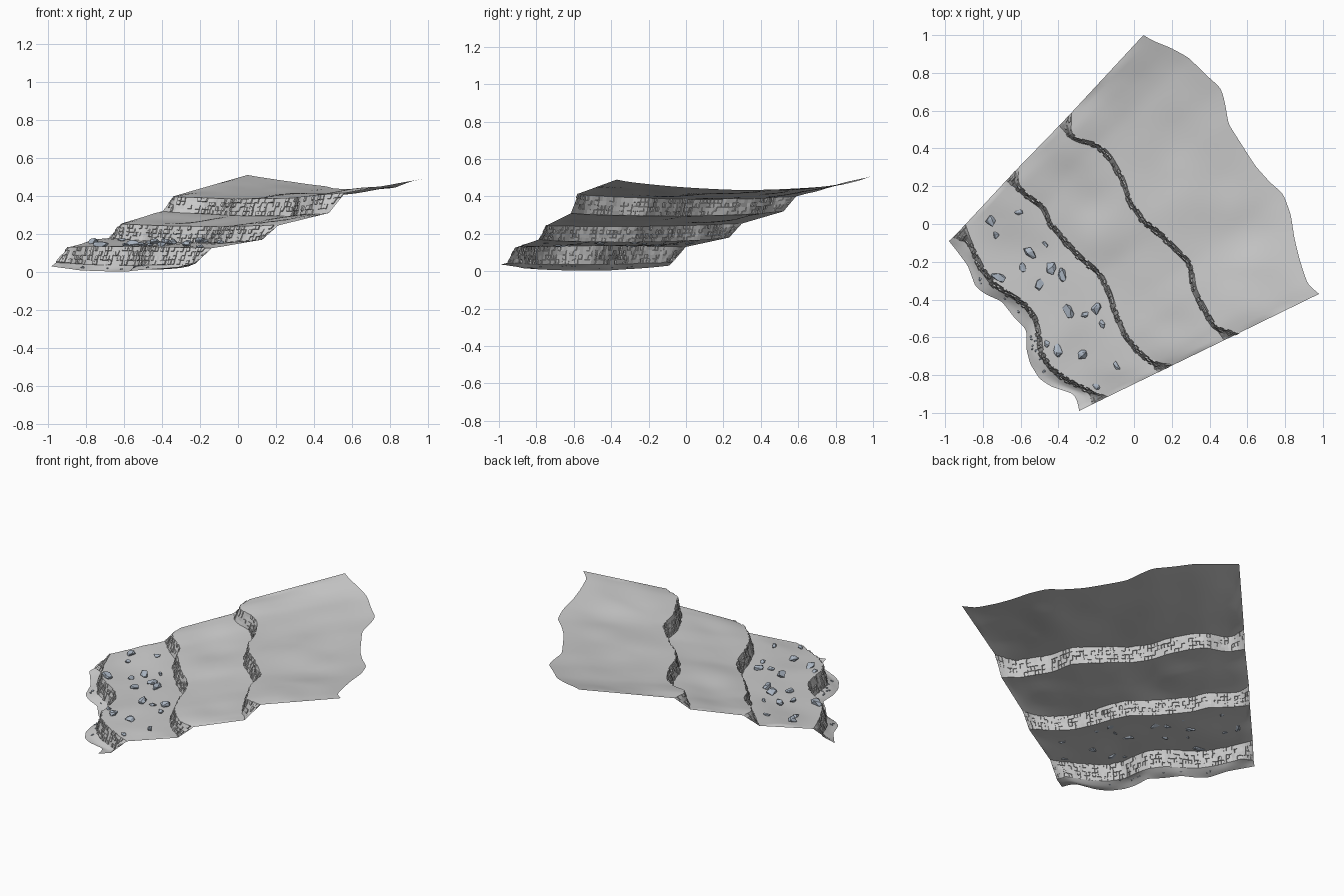
import bpy, bmesh, math, random
from mathutils import Vector, noise
from mathutils.bvhtree import BVHTree

random.seed(4)
if "Cube" in bpy.data.objects:
    bpy.data.objects.remove(bpy.data.objects["Cube"])

COLS = 72
# Downhill directions along the two straight side borders
DOWN_A = Vector((-0.687, -0.727, 0))
DOWN_B = Vector((-0.899, -0.438, 0))


def contour(points, heights):
    """Resample a plan outline (hundredths) evenly and give it a height curve."""
    pts = [Vector((x / 100, y / 100, 0)) for x, y in points]
    dist = [0]
    for a, b in zip(pts, pts[1:]):
        dist.append(dist[-1] + (b - a).length)
    out, k = [], 0
    for i in range(COLS + 1):
        d = dist[-1] * i / COLS
        while k < len(pts) - 2 and d > dist[k + 1]:
            k += 1
        out.append(pts[k].lerp(pts[k + 1], (d - dist[k]) / (dist[k + 1] - dist[k])))
    out = [out[0]] + [(a + b * 2 + c) / 4 for a, b, c in zip(out, out[1:], out[2:])] + [out[-1]]
    return with_height(out, heights)


def with_height(row, heights):
    h0, h1, h2 = heights
    for i, p in enumerate(row):
        t = i / COLS
        p.z = h0 * (1 - t) * (1 - 2 * t) + h1 * 4 * t * (1 - t) + h2 * t * (2 * t - 1)
    return row


def cliff_lines(points, top, bottom):
    """Crest line plus a foot line that spreads out at both ends."""
    crest = contour(points, top)
    foot = []
    for i, p in enumerate(crest):
        t = i / COLS
        down = DOWN_A.lerp(DOWN_B, t)
        spread = 0.028 + 0.065 * max(0, abs(2 * t - 1) * 8 - 7)
        p -= down * 0.012
        foot.append(p + down * spread)
    return with_height(foot, bottom), crest


def finish(name, bm, angle=None, material=None):
    mesh = bpy.data.meshes.new(name)
    bm.to_mesh(mesh)
    bm.free()
    obj = bpy.data.objects.new(name, mesh)
    bpy.context.collection.objects.link(obj)
    if material:
        mesh.materials.append(material)
    if angle:
        bpy.ops.object.select_all(action='DESELECT')
        obj.select_set(True)
        bpy.context.view_layer.objects.active = obj
        bpy.ops.object.shade_smooth_by_angle(angle=math.radians(angle))
    return obj


def loft(low, high, rows, shift):
    """Sheet between two lines; shift moves the inner vertices."""
    bm = bmesh.new()
    grid = []
    for j in range(rows + 1):
        line = []
        for i, (a, b) in enumerate(zip(low, high)):
            p = a.lerp(b, j / rows)
            if 0 < j < rows and 0 < i < COLS:
                p += shift(p, j / rows)
            line.append(bm.verts.new(p))
        grid.append(line)
    for r, s in zip(grid, grid[1:]):
        for i in range(COLS):
            bm.faces.new((r[i], r[i + 1], s[i + 1], s[i]))
    bm.normal_update()
    return bm


def terrace(name, low, high, rows):
    def roll(p, v):
        return Vector((0, 0, noise.noise(p * 4) * 0.016 * math.sin(v * math.pi)))
    return finish(name, loft(low, high, rows, roll), 60)


def cliff(name, foot, crest):
    """Steep rock band with irregular blocks standing out of it."""
    def jitter(p, v):
        return noise.noise_vector(p * 60) * 0.005
    bm = loft(foot, crest, 4, jitter)
    blocks = [f for f in bm.faces if random.random() < 0.42]
    for f in bmesh.ops.extrude_discrete_faces(bm, faces=blocks)["faces"]:
        push = f.normal * random.uniform(0.002, 0.008)
        centre = f.calc_center_median()
        for v in f.verts:
            v.co = v.co.lerp(centre, 0.1) + push
    return finish(name, bm)


# Plan lines from the left border to the right border
front = contour([(-98, -9), (-94, -14), (-88, -22), (-84, -33), (-79, -37), (-70, -41),
                 (-63, -50), (-57, -56), (-57, -66), (-55, -74), (-50, -82), (-44, -86),
                 (-32, -90), (-30, -94), (-29, -99)], (0.03, 0.003, 0.035))
foot1, crest1 = cliff_lines(
    [(-90, -1), (-88, -7), (-85, -14), (-80, -24), (-74, -32), (-66, -37), (-58, -42),
     (-52, -50), (-50, -59), (-49, -68), (-44, -76), (-36, -82), (-28, -86), (-15, -92)],
    (0.13, 0.135, 0.125), (0.05, 0.035, 0.045))
foot2, crest2 = cliff_lines(
    [(-62, 29), (-62, 20), (-55, 14), (-48, 9), (-44, 0), (-37, -8), (-29, -17), (-18, -26),
     (-13, -36), (-10, -46), (-4, -60), (5, -70), (12, -74), (20, -75)],
    (0.255, 0.24, 0.245), (0.18, 0.155, 0.17))
foot3, crest3 = cliff_lines(
    [(-34, 58), (-34, 47), (-28, 44), (-19, 42), (-13, 36), (-6, 24), (-2, 12), (5, 2),
     (14, -5), (23, -14), (30, -21), (32, -35), (38, -46), (43, -55), (55, -58)],
    (0.4, 0.385, 0.415), (0.32, 0.295, 0.31))
back = contour([(5, 100), (10, 97), (20, 93), (29, 88), (38, 79), (46, 72), (48, 65),
                (50, 53), (57, 42), (64, 31), (72, 22), (79, 16), (83, 5), (85, -8),
                (88, -20), (92, -32), (98, -37)], (0.51, 0.435, 0.49))

# Ground sheets and rock bands
apron = terrace("front_apron", front, foot1, 3)
cliff("lower_cliff", foot1, crest1)
ledge = terrace("lower_terrace", crest1, foot2, 10)
cliff("middle_cliff", foot2, crest2)
terrace("middle_terrace", crest2, foot3, 10)
cliff("upper_cliff", foot3, crest3)
terrace("upper_slope", crest3, back, 16)

# Loose stones
stone = bpy.data.materials.new("blue_grey_stone")
stone.use_nodes = True
tint = (0.42, 0.48, 0.56, 1)
stone.diffuse_color = tint
stone.node_tree.nodes["Principled BSDF"].inputs["Base Color"].default_value = tint


def rock(name, ground, x, y, size):
    tree = BVHTree.FromPolygons([v.co for v in ground.data.vertices],
                                [p.vertices for p in ground.data.polygons])
    hit = tree.ray_cast(Vector((x, y, 2)), Vector((0, 0, -1)))[0]
    if hit is None:
        return
    bm = bmesh.new()
    turn = random.uniform(0, math.pi)
    for _ in range(16):
        d = Vector([random.gauss(0, 1) for _ in range(3)]).normalized()
        p = Vector((d.x * 1.25, d.y * 0.8, d.z * 0.6)) * size
        c, s = math.cos(turn), math.sin(turn)
        bm.verts.new(hit + Vector((p.x * c - p.y * s, p.x * s + p.y * c, p.z + size * 0.3)))
    hull = bmesh.ops.convex_hull(bm, input=bm.verts)
    bmesh.ops.delete(bm, geom=[v for v in hull["geom_interior"] if v.is_valid], context='VERTS')
    bmesh.ops.recalc_face_normals(bm, faces=bm.faces)
    finish(name, bm, material=stone)


big = [(-76, 1), (-55, -15), (-72, -28), (-50, -32), (-35, -46), (-20, -45), (-40, -67),
       (-27, -69), (-31, -85), (-38, -27), (-44, -23)]
small = [(-61, 6), (-47, -11), (-73, -6), (-59, -23), (-17, -53), (-46, -63), (-9, -75),
         (-20, -86), (-26, -48)]
for kind, spots, size in (("boulder", big, 0.032), ("stone", small, 0.02)):
    for n, (x, y) in enumerate(spots):
        rock(f"{kind}_{n + 1}", ledge, x / 100, y / 100, size * random.uniform(0.85, 1.15))

# Tiny rubble at the foot of the lowest cliff
for n in range(14):
    i = random.randrange(8, COLS - 8)
    p = foot1[i].lerp(front[i], random.uniform(0.1, 0.6))
    rock(f"rubble_{n + 1}", apron, p.x, p.y, 0.007)
